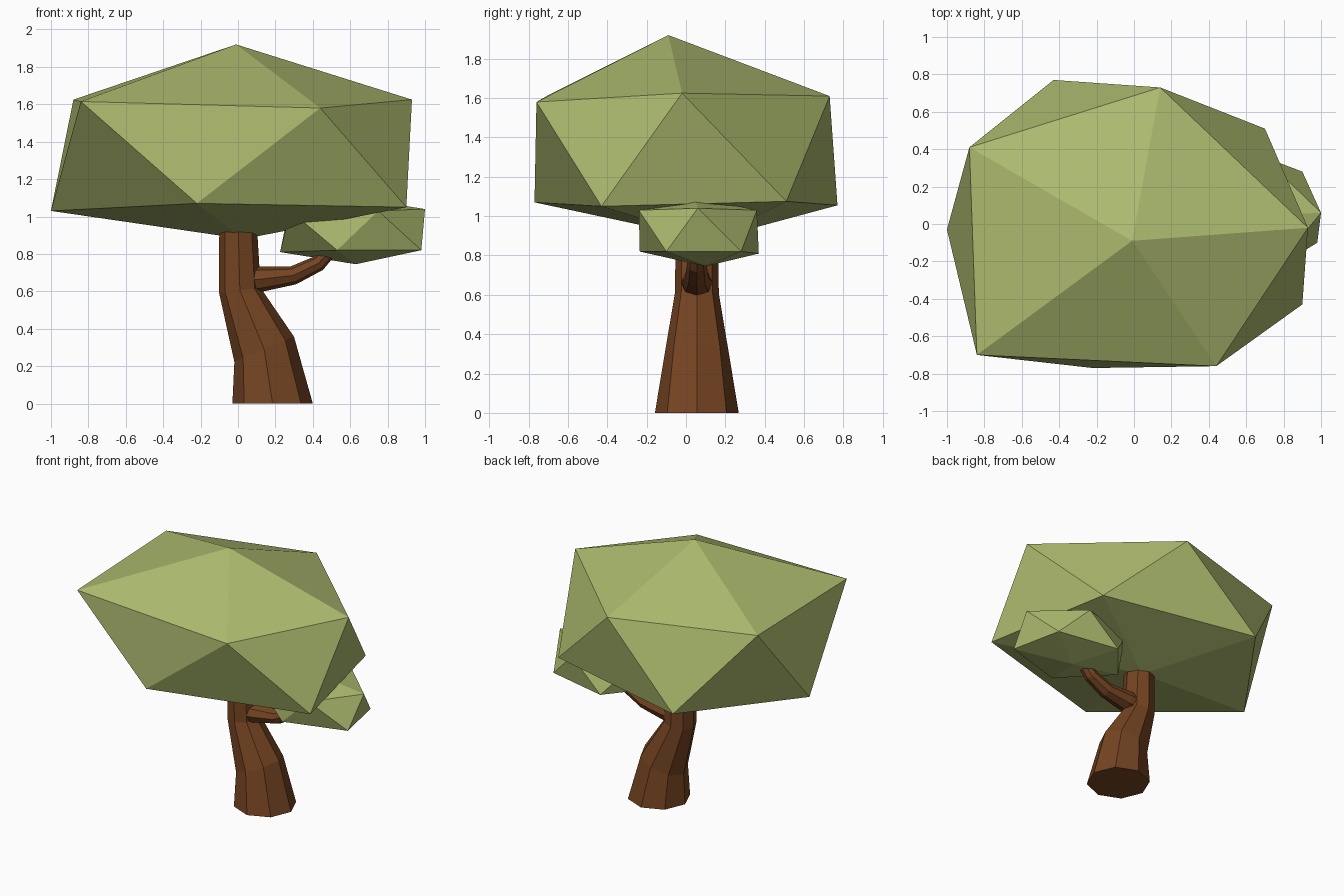
import bpy, bmesh, math
from mathutils import Vector

if "Cube" in bpy.data.objects:
    bpy.data.objects.remove(bpy.data.objects["Cube"])


def material(name, rgb):
    m = bpy.data.materials.new(name)
    m.diffuse_color = (*rgb, 1)
    m.use_nodes = True
    m.node_tree.nodes["Principled BSDF"].inputs["Base Color"].default_value = m.diffuse_color
    return m


LEAF = material("leaf green", (0.413, 0.491, 0.156))
BARK = material("bark brown", (0.178, 0.058, 0.016))


def finish(bm, name, mat):
    bmesh.ops.recalc_face_normals(bm, faces=bm.faces)
    me = bpy.data.meshes.new(name)
    bm.to_mesh(me)
    bm.free()
    me.materials.append(mat)
    ob = bpy.data.objects.new(name, me)
    bpy.context.collection.objects.link(ob)
    return ob


def foliage(name, top, upper, lower, bottom):
    """Irregular icosahedron: two staggered five-point rings and two poles."""
    bm = bmesh.new()
    t, b = bm.verts.new(top), bm.verts.new(bottom)
    u = [bm.verts.new(p) for p in upper]
    l = [bm.verts.new(p) for p in lower]
    for i in range(5):
        j = (i + 1) % 5
        for tri in ((t, u[i], u[j]), (u[i], l[i], u[j]),
                    (l[i], l[j], u[j]), (b, l[j], l[i])):
            bm.faces.new(tri)
    return finish(bm, name, LEAF)


def limb(name, sections, sides=8):
    """Faceted tube in the xz plane; section = x, z, radius in x, in y, tilt."""
    bm = bmesh.new()
    rings = []
    for x, z, rx, ry, tilt in sections:
        ax = Vector((math.cos(tilt), 0, math.sin(tilt))) * rx
        ay = Vector((0, ry, 0))
        rings.append([bm.verts.new(Vector((x, 0.055, z))
                                   + ax * math.cos(math.tau * k / sides)
                                   + ay * math.sin(math.tau * k / sides))
                      for k in range(sides)])
    for r, s in zip(rings, rings[1:]):
        for k in range(sides):
            n = (k + 1) % sides
            bm.faces.new((r[k], r[n], s[n], s[k]))
    bm.faces.new(rings[0])
    bm.faces.new(rings[-1])
    return finish(bm, name, BARK)


# Main crown
foliage("main_crown", (-0.01, -0.09, 1.92),
        [(0.93, -0.02, 1.625), (0.14, 0.73, 1.61), (-0.88, 0.41, 1.625),
         (-0.84, -0.70, 1.615), (0.44, -0.76, 1.58)],
        [(0.70, 0.51, 1.075), (-0.43, 0.77, 1.055), (-1.0, -0.03, 1.03),
         (-0.22, -0.77, 1.07), (0.90, -0.43, 1.05)],
        (0.03, 0.12, 0.88))

# Small crown on the branch
foliage("side_crown", (0.62, 0.04, 1.10),
        [(1.0, 0.06, 1.04), (0.69, 0.36, 1.03), (0.27, 0.22, 1.03),
         (0.28, -0.18, 1.03), (0.75, -0.24, 1.03)],
        [(0.90, 0.28, 0.82), (0.45, 0.37, 0.81), (0.225, 0.10, 0.81),
         (0.53, -0.235, 0.82), (0.98, -0.10, 0.82)],
        (0.63, 0.10, 0.745))

# Leaning trunk and bent branch
limb("trunk", [(0.185, 0, 0.215, 0.213, 0), (0.14, 0.29, 0.173, 0.165, 0.40),
               (0.01, 0.605, 0.112, 0.112, 0.12), (0.0, 0.97, 0.10, 0.105, 0)])
limb("branch", [(0.04, 0.66, 0.07, 0.08, -1.57), (0.12, 0.665, 0.068, 0.08, -1.5),
                (0.295, 0.685, 0.05, 0.06, -1.25), (0.43, 0.75, 0.043, 0.05, -0.95),
                (0.53, 0.86, 0.035, 0.04, -0.75)])
